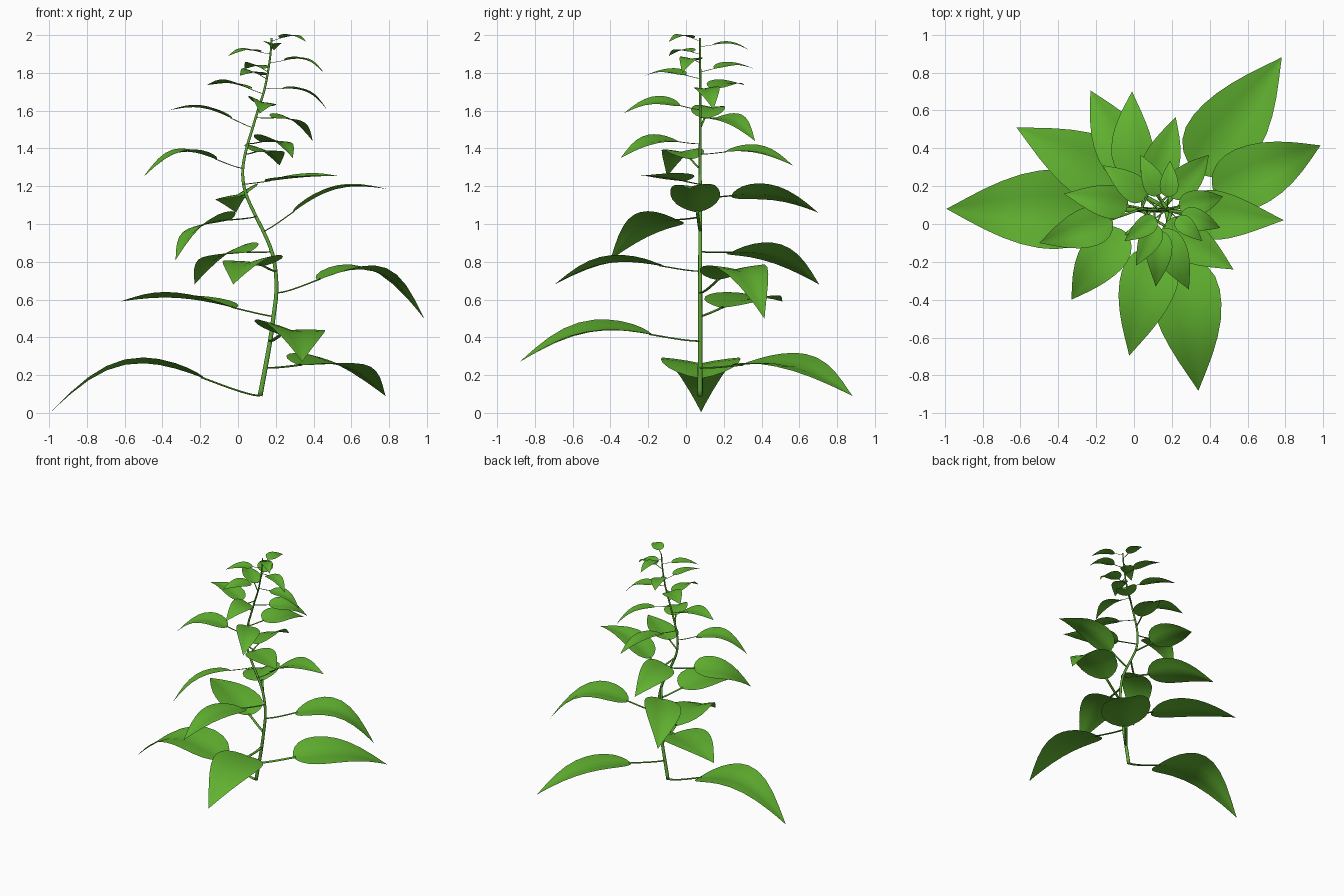
import bpy, bmesh, math
from mathutils import Vector

if "Cube" in bpy.data.objects:
    bpy.data.objects.remove(bpy.data.objects["Cube"])


def material(name, rgb):
    m = bpy.data.materials.new(name)
    m.diffuse_color = (*rgb, 1)
    m.use_nodes = True
    m.node_tree.nodes["Principled BSDF"].inputs["Base Color"].default_value = m.diffuse_color
    return m


STEM_MAT = material("stem_green", (0.12, 0.40, 0.04))
LEAF_MAT = material("leaf_green", (0.12, 0.45, 0.03))
STEM_Y = 0.075

# Stem centre line as (x, z)
STEM = [(.117, .09), (.145, .24), (.17, .38), (.188, .51), (.203, .64), (.198, .76),
        (.177, .86), (.135, .96), (.09, 1.05), (.045, 1.15), (.028, 1.22), (.026, 1.30),
        (.045, 1.40), (.075, 1.50), (.105, 1.60), (.137, 1.70), (.158, 1.80), (.172, 1.90),
        (.178, 1.985)]

# Each leaf: height on stem, tip point, arch relative to length
LEAVES = [
    (.09, (-.99, .08, .005), .20), (.24, (.78, .88, .09), .098), (.38, (.34, -.88, .27), .125),
    (.51, (-.62, .51, .59), .053), (.635, (.985, .415, .50), .235), (.75, (-.025, -.695, .68), .11),
    (.855, (-.23, .705, .68), .108), (.96, (.79, .02, 1.185), .128), (1.04, (-.33, -.40, .81), .135),
    (1.14, (-.01, .70, 1.06), .10), (1.21, (.525, -.24, 1.255), .015), (1.295, (-.50, -.10, 1.25), .205),
    (1.37, (.22, .565, 1.31), .10), (1.425, (.29, -.345, 1.35), .12), (1.51, (-.37, .16, 1.60), .108),
    (1.565, (.395, .365, 1.44), .135), (1.605, (.115, -.33, 1.585), .135), (1.69, (-.165, .31, 1.735), .075),
    (1.72, (.47, .145, 1.605), .155), (1.77, (.01, -.22, 1.785), .085), (1.805, (.035, .365, 1.82), .09),
    (1.855, (.455, -.02, 1.80), .165), (1.90, (-.05, -.09, 1.89), .095), (1.94, (.19, .335, 1.92), .105),
    (1.97, (.36, -.09, 1.965), .12)]

# Blade outline: (position along blade, half width fraction)
OUTLINE = [(0, .07), (.012, .30), (.045, .57), (.10, .80), (.18, .95), (.28, 1), (.38, .97),
           (.5, .87), (.62, .71), (.74, .51), (.86, .28), (.94, .12), (1, .005)]
PETIOLE = .26


def stem_at(z):
    """Smooth point and tangent on the stem at height z (Hermite through STEM)."""
    n = len(STEM)

    def slope(i):
        a, b = STEM[max(i - 1, 0)], STEM[min(i + 1, n - 1)]
        return (b[0] - a[0]) / (b[1] - a[1])

    i = max(k for k in range(n - 1) if STEM[k][1] <= z)
    (x0, z0), (x1, z1) = STEM[i], STEM[i + 1]
    h = z1 - z0
    t = (z - z0) / h
    x = ((2*t**3 - 3*t*t + 1) * x0 + (t**3 - 2*t*t + t) * h * slope(i)
         + (3*t*t - 2*t**3) * x1 + (t**3 - t*t) * h * slope(i + 1))
    lean = slope(i) * (1 - t) + slope(i + 1) * t
    return Vector((x, STEM_Y, z)), Vector((lean, 0, 1)).normalized()


def tube(bm, pts, radii, ref, sides, flat=1.0):
    """Capped tapering tube along pts; flat squashes it along ref."""
    rings = []
    for i, p in enumerate(pts):
        d = (pts[min(i + 1, len(pts) - 1)] - pts[max(i - 1, 0)]).normalized()
        u = (ref - d * ref.dot(d)).normalized()
        v = d.cross(u)
        rings.append([bm.verts.new(p + radii[i] * (u * math.cos(a) * flat + v * math.sin(a)))
                      for a in (2 * math.pi * k / sides for k in range(sides))])
    for r, q in zip(rings, rings[1:]):
        for k in range(sides):
            j = (k + 1) % sides
            bm.faces.new((r[k], r[j], q[j], q[k]))
    bm.faces.new(rings[0][::-1])
    bm.faces.new(rings[-1])


def finish(bm, name, mat):
    me = bpy.data.meshes.new(name)
    bm.to_mesh(me)
    bm.free()
    for p in me.polygons:
        p.use_smooth = True
    me.materials.append(mat)
    ob = bpy.data.objects.new(name, me)
    bpy.context.collection.objects.link(ob)
    return ob


# Stem
bm = bmesh.new()
N = 60
z0, z1 = STEM[0][1], STEM[-1][1] - .001
stem_pts = [stem_at(z0 + (z1 - z0) * i / N)[0] for i in range(N + 1)]
tube(bm, stem_pts, [.0135 - .0085 * i / N for i in range(N + 1)], Vector((0, 1, 0)), 10)
finish(bm, "stem", STEM_MAT)

# Leaves with their stalks
for n, (z, tip, arch) in enumerate(LEAVES):
    base, tangent = stem_at(z)
    chord = Vector(tip) - base
    L = chord.length
    d = chord.normalized()
    up = (tangent - d * tangent.dot(d)).normalized()
    side = up.cross(d)

    def spine(s):
        return base + chord * s + up * (arch * L * math.sin(math.pi * s ** 1.3))

    # Flattened stalk
    bm = bmesh.new()
    pts = [spine((PETIOLE + .015) * i / 8) for i in range(9)]
    tube(bm, pts, [.012 * L] * 9, up, 8, .35)
    finish(bm, f"leaf_stalk_{n + 1}", LEAF_MAT)

    # Blade: gently folded along the midrib
    bm = bmesh.new()
    rows = []
    for u, w in OUTLINE:
        c = spine(PETIOLE + (1 - PETIOLE) * u)
        half = .19 * L * w
        rows.append([bm.verts.new(c + side * (half * v) + up * (half * (.22 * abs(v) - .07 * v * v)))
                     for v in (-1, -.7, -.35, 0, .35, .7, 1)])
    for a, b in zip(rows, rows[1:]):
        for k in range(6):
            bm.faces.new((a[k], a[k + 1], b[k + 1], b[k]))
    bm.normal_update()
    if sum((f.normal.dot(up) for f in bm.faces)) < 0:
        bmesh.ops.reverse_faces(bm, faces=bm.faces[:])
    finish(bm, f"leaf_blade_{n + 1}", LEAF_MAT)
